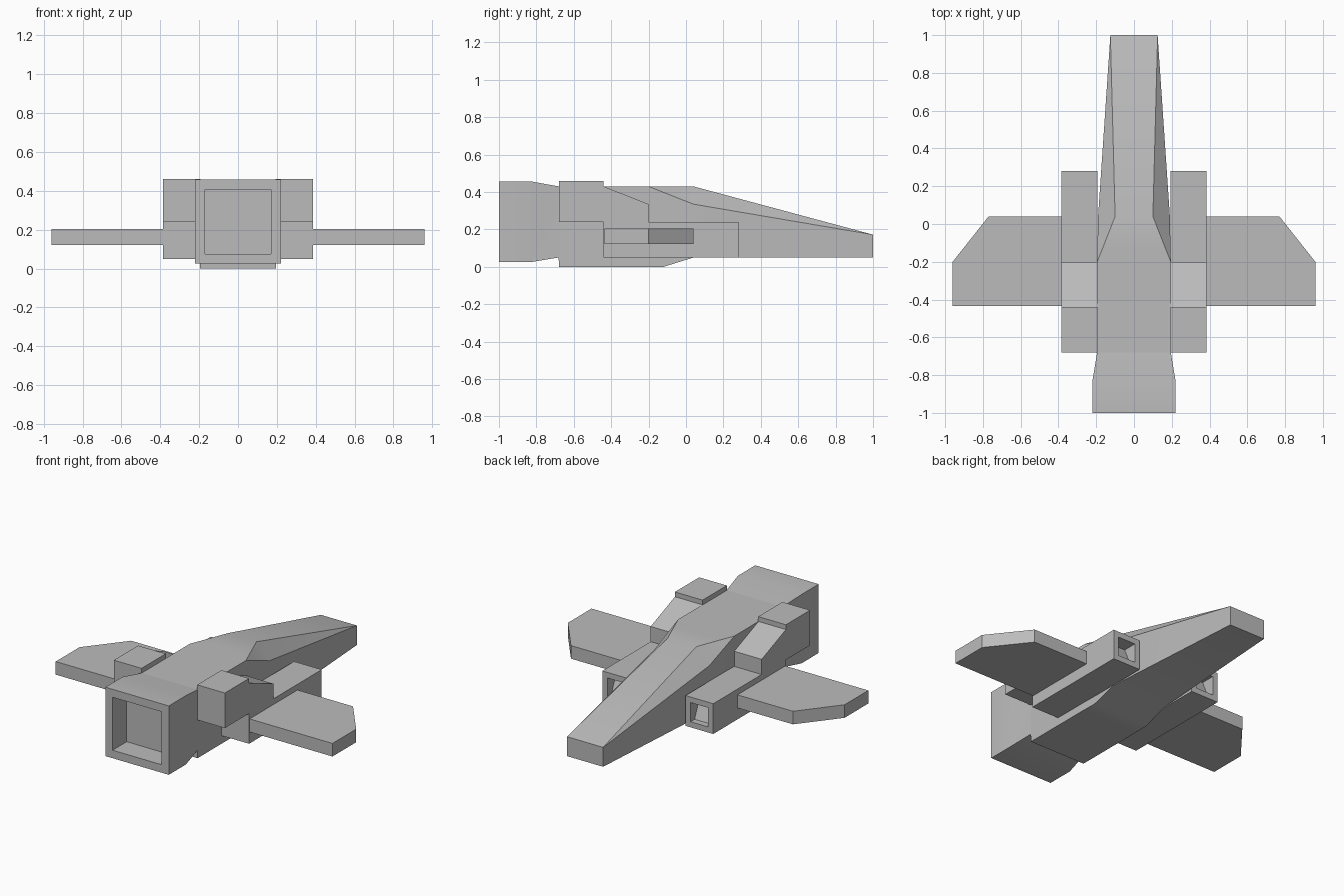
import bpy, bmesh
from mathutils import Vector

cube = bpy.data.objects.get("Cube")
if cube:
    bpy.data.objects.remove(cube, do_unlink=True)

GREY = (0.5, 0.5, 0.5, 1.0)
hull_grey = bpy.data.materials.new("hull_grey")
hull_grey.use_nodes = True
hull_grey.diffuse_color = GREY
hull_grey.node_tree.nodes["Principled BSDF"].inputs["Base Color"].default_value = GREY


def finish(bm, name):
    """Turn a bmesh into a shaded, coloured object."""
    bmesh.ops.recalc_face_normals(bm, faces=bm.faces[:])
    mesh = bpy.data.meshes.new(name)
    bm.to_mesh(mesh)
    bm.free()
    mesh.materials.append(hull_grey)
    obj = bpy.data.objects.new(name, mesh)
    bpy.context.collection.objects.link(obj)
    bpy.ops.object.select_all(action='DESELECT')
    obj.select_set(True)
    bpy.context.view_layer.objects.active = obj
    bpy.ops.object.shade_smooth_by_angle(angle=0.45)
    return obj


def prism(points, offset):
    """Extrude a closed outline along an offset."""
    bm = bmesh.new()
    face = bm.faces.new([bm.verts.new(p) for p in points])
    grown = bmesh.ops.extrude_face_region(bm, geom=[face], use_keep_orig=True)
    moved = [v for v in grown["geom"] if isinstance(v, bmesh.types.BMVert)]
    bmesh.ops.translate(bm, verts=moved, vec=offset)
    bmesh.ops.recalc_face_normals(bm, faces=bm.faces[:])
    return bm


def recess(bm, direction, rim, depth):
    """Sink a square opening into the outermost face along a direction."""
    d = Vector(direction)
    face = max(bm.faces, key=lambda f: f.calc_center_median().dot(d))
    bmesh.ops.inset_region(bm, faces=[face], thickness=rim, use_even_offset=True)
    grown = bmesh.ops.extrude_discrete_faces(bm, faces=[face])
    floor = grown["faces"][0]
    bmesh.ops.translate(bm, verts=floor.verts[:], vec=-d * depth)
    return floor


# Fuselage: stations of (y, half width, top half width, bottom, shoulder, top)
stations = [
    (-1.0, .22, .22, .025, .457, .457),
    (-.83, .22, .22, .025, .457, .457),
    (-.681, .195, .195, .05, .43, .43),
    (-.679, .195, .195, 0, .43, .43),
    (-.2, .195, .195, 0, .43, .43),
    (-.12, .193, .163, 0, .398, .43),
    (.04, .19, .1, .05, .335, .43),
    (1.0, .125, .125, .05, .172, .172),
]
bm = bmesh.new()
rings = []
for y, w, wt, low, mid, top in stations:
    section = [(-w, low), (w, low), (w, mid), (wt, top), (-wt, top), (-w, mid)]
    rings.append([bm.verts.new((x, y, z)) for x, z in section])
for a, b in zip(rings, rings[1:]):
    for i in range(6):
        j = (i + 1) % 6
        bm.faces.new((a[i], a[j], b[j], b[i]))
bm.faces.new(rings[0])
bm.faces.new(rings[-1])
bmesh.ops.remove_doubles(bm, verts=bm.verts[:], dist=0.0005)
bmesh.ops.recalc_face_normals(bm, faces=bm.faces[:])
# Exhaust opening
recess(bm, (0, -1, 0), .05, .14)
finish(bm, "fuselage")

nacelle_side = [(-.68, .24), (-.44, .24), (-.44, .05), (.28, .05), (.28, .24),
                (-.2, .24), (-.2, .335), (-.44, .43), (-.44, .46), (-.68, .46)]
wing_plan = [(.38, .04), (.77, .04), (.96, -.2), (.96, -.435), (.38, -.435)]

for side, label in ((1, "left"), (-1, "right")):
    # Side nacelle with a sloping intake
    bm = prism([(side * .193, y, z) for y, z in nacelle_side], (side * .192, 0, 0))
    floor = recess(bm, (0, 1, 0), .035, .04)
    for v in floor.verts:
        if v.co.z > .15:
            v.co.y -= .05
    finish(bm, label + "_nacelle")

    # Clipped wing
    bm = prism([(side * x, y, .122) for x, y in wing_plan], (0, 0, .082))
    finish(bm, label + "_wing")
